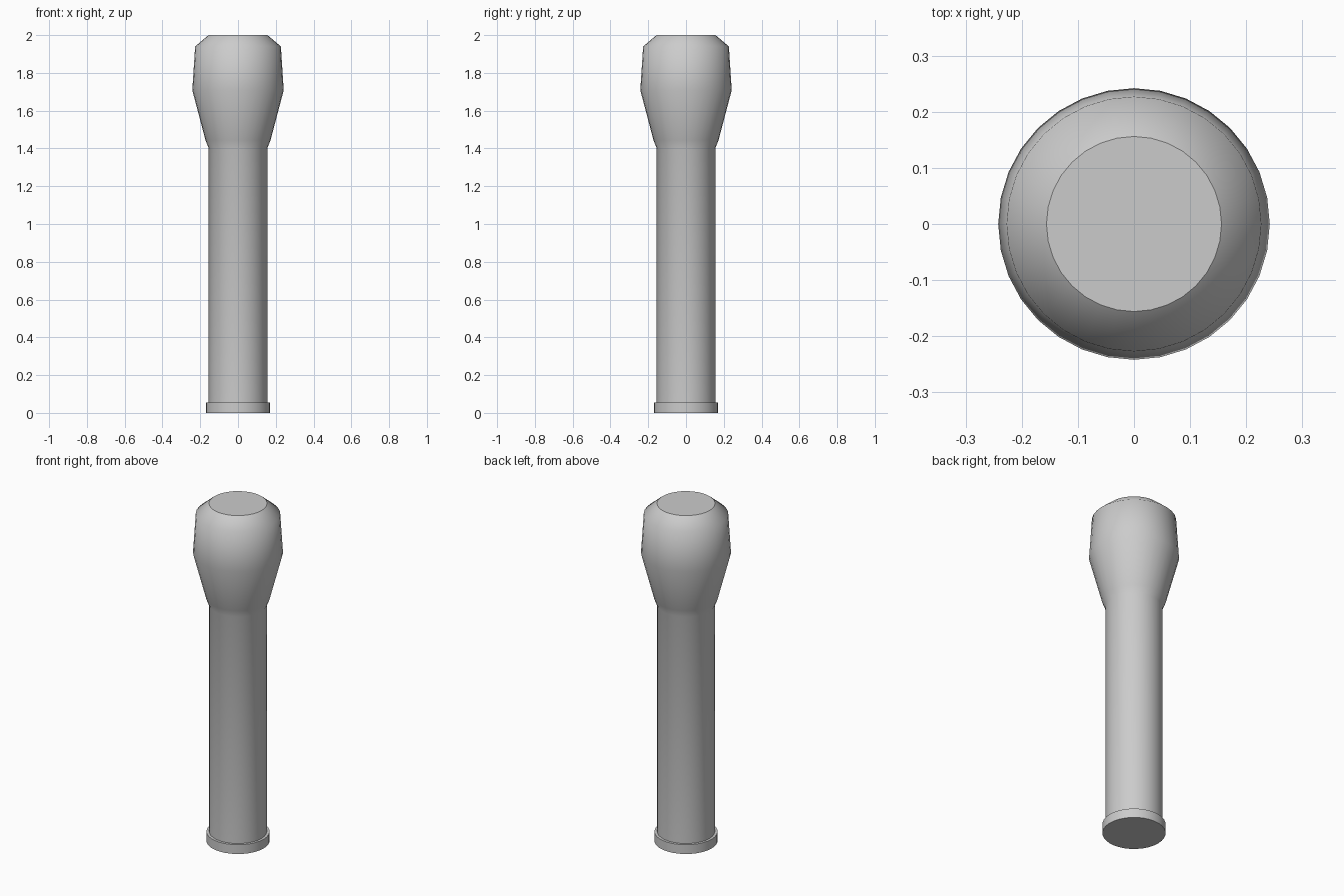
import bpy, bmesh, math

if "Cube" in bpy.data.objects:
    bpy.data.objects.remove(bpy.data.objects["Cube"])

SIDES = 32


def lathe(name, profile):
    """Closed solid of revolution from (radius, height) points, bottom to top."""
    bm = bmesh.new()
    rings = []
    for r, z in profile:
        rings.append([bm.verts.new((r * math.cos(2 * math.pi * i / SIDES),
                                    r * math.sin(2 * math.pi * i / SIDES), z))
                      for i in range(SIDES)])
    for low, high in zip(rings, rings[1:]):
        for i in range(SIDES):
            j = (i + 1) % SIDES
            bm.faces.new((low[i], low[j], high[j], high[i]))
    bm.faces.new(rings[0][::-1])
    bm.faces.new(rings[-1])
    mesh = bpy.data.meshes.new(name)
    bm.to_mesh(mesh)
    bm.free()
    obj = bpy.data.objects.new(name, mesh)
    bpy.context.collection.objects.link(obj)
    bpy.context.view_layer.objects.active = obj
    obj.select_set(True)
    bpy.ops.object.shade_smooth_by_angle(angle=math.radians(50))
    # end caps stay flat
    for face in mesh.polygons:
        if len(face.vertices) > 4:
            face.use_smooth = False
    return obj


# One continuous turned body: base collar, straight handle, flared head
lathe("handle_with_head", [
    (0.17, 0.0), (0.17, 0.055),      # base collar
    (0.155, 0.055), (0.155, 1.40),   # handle
    (0.172, 1.443), (0.242, 1.708),  # flare of the head
    (0.227, 1.94), (0.156, 2.0),     # shoulder and flat top
])
